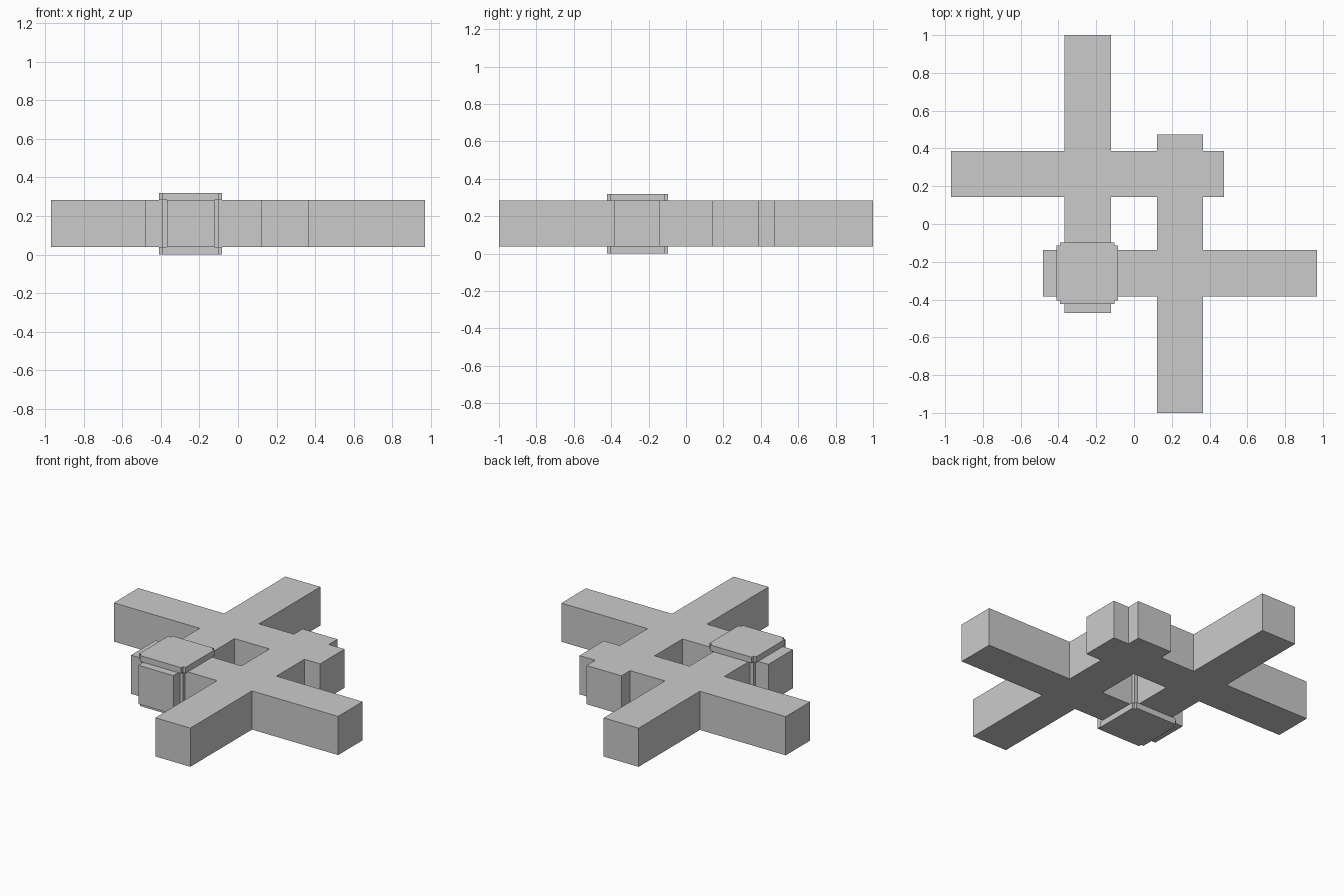
import bpy, bmesh, math

if "Cube" in bpy.data.objects:
    bpy.data.objects.remove(bpy.data.objects["Cube"])


def prism(name, rects, z0, z1):
    """Solid union of overlapping rectangles (x0, x1, y0, y1), raised from z0 to z1."""
    xs = sorted({v for r in rects for v in r[:2]})
    ys = sorted({v for r in rects for v in r[2:]})
    bm = bmesh.new()
    for xa, xb in zip(xs, xs[1:]):
        for ya, yb in zip(ys, ys[1:]):
            cx, cy = (xa + xb) / 2, (ya + yb) / 2
            if any(r[0] < cx < r[1] and r[2] < cy < r[3] for r in rects):
                bm.faces.new([bm.verts.new((x, y, z0)) for x, y in
                              ((xa, ya), (xb, ya), (xb, yb), (xa, yb))])
    bmesh.ops.remove_doubles(bm, verts=bm.verts[:], dist=1e-5)
    top = bmesh.ops.extrude_face_region(bm, geom=bm.faces[:], use_keep_orig=True)
    verts = [g for g in top["geom"] if isinstance(g, bmesh.types.BMVert)]
    bmesh.ops.translate(bm, verts=verts, vec=(0, 0, z1 - z0))
    bmesh.ops.recalc_face_normals(bm, faces=bm.faces[:])
    bmesh.ops.dissolve_limit(bm, angle_limit=math.radians(1),
                             verts=bm.verts[:], edges=bm.edges[:])
    mesh = bpy.data.meshes.new(name)
    bm.to_mesh(mesh)
    bm.free()
    obj = bpy.data.objects.new(name, mesh)
    bpy.context.collection.objects.link(obj)
    return obj


Z0, Z1, TOP = 0.038, 0.283, 0.32
W = 0.245                       # bar width

# Four interlocking square bars, pinwheel layout
prism("crossed_bars", [
    (-0.368, -0.368 + W, -0.472, 1.0),
    (0.121, 0.121 + W, -1.0, 0.474),
    (-0.97, 0.476, 0.142, 0.142 + W),
    (-0.481, 0.97, -0.383, -0.383 + W),
], Z0, Z1)

# Clamp plates with notched corners, below and above one crossing
cx, cy, outer, inner = -0.247, -0.26, 0.163, 0.145
plate = [(cx - a, cx + a, cy - b, cy + b)
         for a, b in ((outer, inner), (inner, outer))]
prism("clamp_plate_bottom", plate, 0.0, Z0)
prism("clamp_plate_top", plate, Z1, TOP)

# Slim posts in the four corners of the crossing, joining the plates
for sx in (-1, 1):
    for sy in (-1, 1):
        xr = sorted((cx + sx * W / 2, cx + sx * inner))
        yr = sorted((cy + sy * W / 2, cy + sy * inner))
        prism("clamp_post", [(*xr, *yr)], Z0, Z1)
